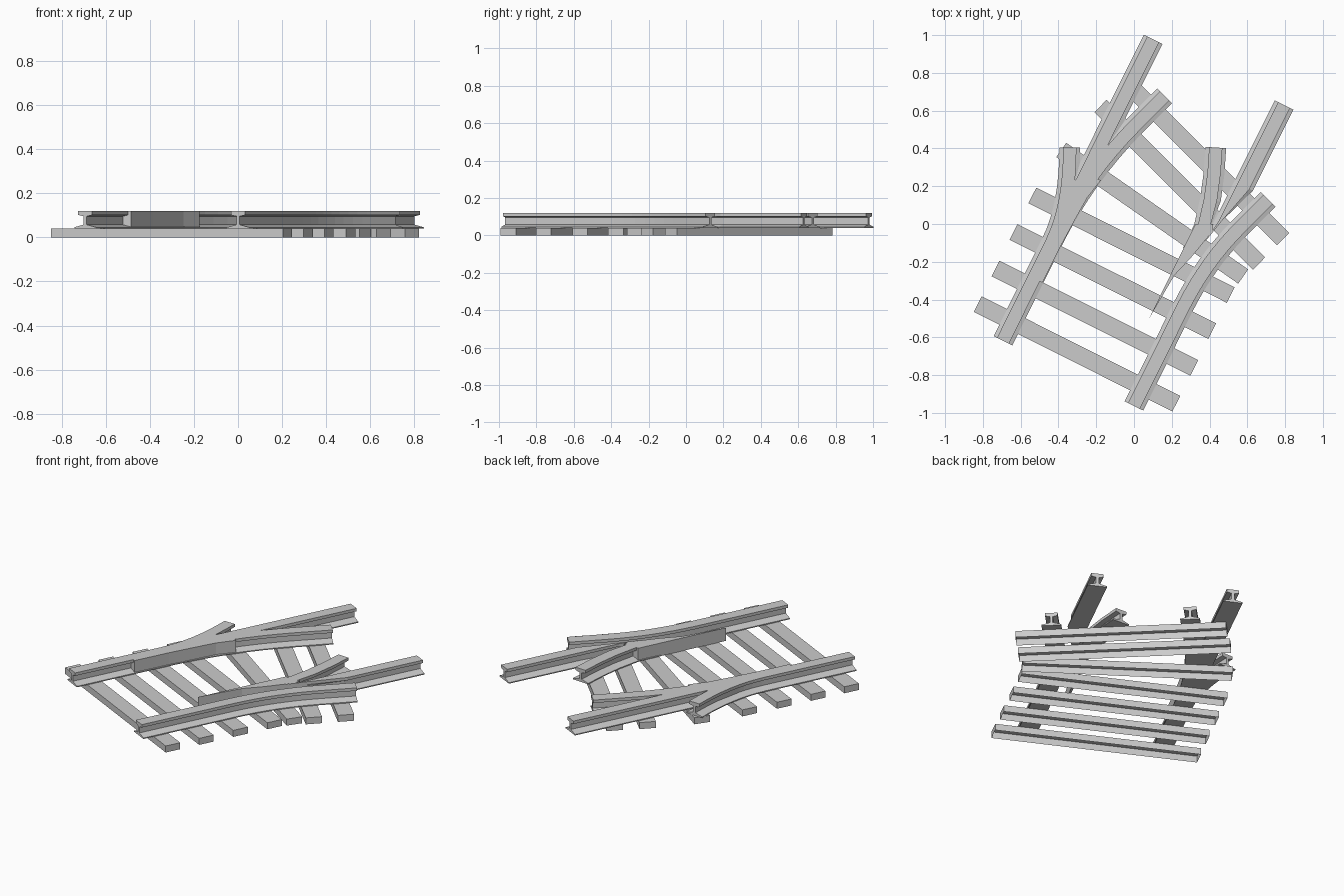
import bpy, bmesh
from math import cos, sin, radians
from mathutils import Vector

if "Cube" in bpy.data.objects:
    bpy.data.objects.remove(bpy.data.objects["Cube"])

Z0, Z1 = 0.04, 0.12      # top of sleepers, top of rail heads
GAUGE = 0.775
FOOT = 0.055
# rail cross-section (offset to the right, height)
PROFILE = [(-.055, .04), (.055, .04), (.055, .046), (.008, .058), (.008, .096), (.035, .102),
           (.035, .12), (-.035, .12), (-.035, .102), (-.008, .096), (-.008, .058), (-.055, .046)]


def make_object(name, bm):
    bmesh.ops.recalc_face_normals(bm, faces=bm.faces)
    me = bpy.data.meshes.new(name)
    bm.to_mesh(me)
    bm.free()
    ob = bpy.data.objects.new(name, me)
    bpy.context.collection.objects.link(ob)
    return ob


def normals(path):
    # right-hand normals along a plan path
    out = []
    for i, p in enumerate(path):
        a = (p - path[i - 1]).normalized() if i else Vector((0, 0))
        b = (path[i + 1] - p).normalized() if i < len(path) - 1 else Vector((0, 0))
        t = (a + b).normalized()
        out.append(Vector((t.y, -t.x)))
    return out


def offset(path, d):
    return [p + n * d for p, n in zip(path, normals(path))]


def bezier(a, c, b, n=8):
    a, c, b = Vector(a), Vector(c), Vector(b)
    return [a * (1 - t) ** 2 + c * 2 * t * (1 - t) + b * t * t for t in (i / n for i in range(n + 1))]


def rail(name, path, right=None):
    # sweep the profile; optional right-hand limits plane the rail to a point
    path = [Vector(p) for p in path]
    right = right or [FOOT] * len(path)
    bm = bmesh.new()
    rings = []
    for p, n, r in zip(path, normals(path), right):
        rings.append([bm.verts.new((*(p + n * min(x, r)), z)) for x, z in PROFILE])
    k = len(PROFILE)
    for A, B in zip(rings, rings[1:]):
        for i in range(k):
            j = (i + 1) % k
            bm.faces.new((A[i], A[j], B[j], B[i]))
    bm.faces.new(rings[0])
    bm.faces.new(rings[-1])
    return make_object(name, bm)


def prism(name, pts, z0, z1, open_bottom=False):
    bm = bmesh.new()
    lo = [bm.verts.new((x, y, z0)) for x, y in pts]
    hi = [bm.verts.new((x, y, z1)) for x, y in pts]
    bm.faces.new(hi)
    base = bm.faces.new(lo)
    for i in range(len(pts)):
        j = (i + 1) % len(pts)
        bm.faces.new((lo[i], lo[j], hi[j], hi[i]))
    bmesh.ops.recalc_face_normals(bm, faces=bm.faces)
    if open_bottom:
        bm.faces.remove(base)
    return make_object(name, bm)


# sleepers, hollow underneath
sleepers = [((-.828, -.424), (.224, -.951)), ((-.733, -.236), (.319, -.762)),
            ((-.638, -.042), (.414, -.567)), ((-.538, .151), (.512, -.376)),
            ((-.385, .392), (.578, -.278)), ((-.177, .625), (.662, -.209)),
            ((-.042, .752), (.790, -.080))]
for i, (a, b) in enumerate(sleepers):
    a, b = Vector(a), Vector(b)
    t = (b - a).normalized()
    n = Vector((-t.y, t.x)) * 0.046
    prism(f"sleeper_{i + 1}", [a - n, b - n, b + n, a + n], 0, Z0, True)

# main direction of the straight track
D = Vector((cos(radians(63.5)), sin(radians(63.5))))
start_r = Vector((0, -.963))
start_l = Vector((-.694, -.618))

# straight left rail
rail("straight_left_rail", [start_l, start_l + D * 1.783])

# right-hand branch: outer rail, and its inner rail one gauge to the left
curve = bezier((.26, -.44), (.38, -.20), (.56, -.02))
outer = [start_r] + curve + [Vector((.71, .13))]
rail("right_branch_outer_rail", outer)
rail("right_branch_inner_rail", offset(outer, -GAUGE)[1:])

# left-hand branch
rail("left_branch_outer_rail", bezier((-.434, -.094), (-.34, .095), (-.34, .405)))
rail("left_branch_inner_rail", [(.31, -.15), (.371, -.02), (.405, .13), (.424, .27), (.433, .405)],
     [-.01, .03, FOOT, FOOT, FOOT])

# straight right rail, planed to a point beside the outer rail
rail("straight_right_rail", [start_r + D * s for s in (.95, 1.08, 1.3, 1.78)],
     [-.05, -.022, FOOT, FOOT])

# solid switch blade on the right
prism("switch_blade", [(.08, -.50), (.215, -.27), (.30, -.18), (.415, -.04), (.42, .0),
                       (.37, -.01), (.325, .0), (.222, -.21)], Z0, Z1)

# solid block where the left rails divide
prism("rail_junction", [(-.485, -.31), (-.387, -.115), (-.303, .04), (-.247, .14), (-.175, .232),
                        (-.235, .25), (-.30, .24), (-.36, .20), (-.40, .0), (-.53, -.29)], Z0, Z1)
